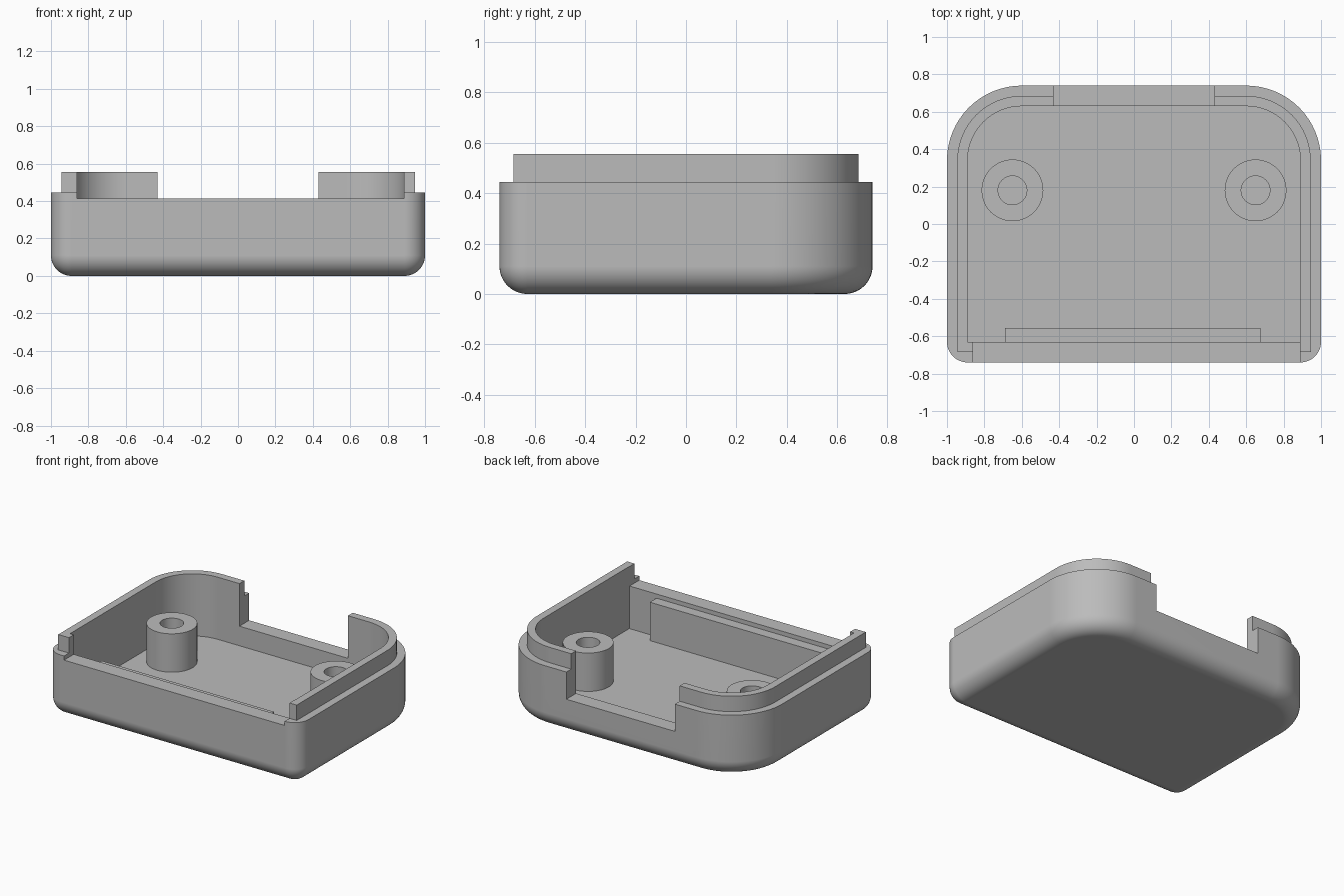
import bpy, bmesh, math

cube = bpy.data.objects.get("Cube")
if cube:
    bpy.data.objects.remove(cube, do_unlink=True)

grey = bpy.data.materials.new("plain_grey")
grey.use_nodes = True
grey.diffuse_color = (0.5, 0.5, 0.5, 1)
grey.node_tree.nodes["Principled BSDF"].inputs["Base Color"].default_value = (0.5, 0.5, 0.5, 1)

HALF_X, HALF_Y = 1.0, 0.74
BACK_R, FRONT_R = 0.40, 0.11
WALL, STEP = 0.11, 0.055          # wall thickness, lip inset
RIM, LIP, POST_TOP = 0.445, 0.555, 0.385


def outline(inset, z, sharp_front=False):
    """Tray outline with large back corners and small front corners."""
    pts = []
    x, y = HALF_X - inset, HALF_Y - inset
    corners = ((1, 1, BACK_R, 0), (-1, 1, BACK_R, 90), (-1, -1, FRONT_R, 180), (1, -1, FRONT_R, 270))
    for sx, sy, r, start in corners:
        r = 0 if sharp_front and sy < 0 else max(r - inset, 0)
        for i in range(17):
            a = math.radians(start + 90 * i / 16)
            pts.append((sx * (x - r) + r * math.cos(a), sy * (y - r) + r * math.sin(a), z))
    return pts


def circle(cx, cy, r, z, n=48):
    return [(cx + r * math.cos(2 * math.pi * i / n), cy + r * math.sin(2 * math.pi * i / n), z)
            for i in range(n)]


def loft(name, rings, closed=False):
    """Skin consecutive rings; cap both ends, or join last to first."""
    bm = bmesh.new()
    loops = [[bm.verts.new(p) for p in ring] for ring in rings]
    pairs = list(zip(loops, loops[1:]))
    if closed:
        pairs.append((loops[-1], loops[0]))
    else:
        bm.faces.new(loops[0][::-1])
        bm.faces.new(loops[-1])
    for a, b in pairs:
        for i in range(len(a)):
            j = (i + 1) % len(a)
            bm.faces.new((a[i], a[j], b[j], b[i]))
    bmesh.ops.remove_doubles(bm, verts=bm.verts, dist=0.0002)
    bmesh.ops.recalc_face_normals(bm, faces=bm.faces)
    mesh = bpy.data.meshes.new(name)
    bm.to_mesh(mesh)
    bm.free()
    mesh.materials.append(grey)
    obj = bpy.data.objects.new(name, mesh)
    bpy.context.collection.objects.link(obj)
    return obj


def box(name, x0, x1, y0, y1, z0, z1):
    return loft(name, [[(x0, y0, z), (x1, y0, z), (x1, y1, z), (x0, y1, z)] for z in (z0, z1)])


def activate(obj):
    bpy.ops.object.select_all(action='DESELECT')
    obj.select_set(True)
    bpy.context.view_layer.objects.active = obj


def cut(obj, cutter):
    activate(obj)
    mod = obj.modifiers.new("cut", 'BOOLEAN')
    mod.operation, mod.solver, mod.object = 'DIFFERENCE', 'EXACT', cutter
    bpy.ops.object.modifier_apply(modifier=mod.name)
    bpy.data.objects.remove(cutter, do_unlink=True)


def smooth(obj):
    activate(obj)
    bpy.ops.object.shade_smooth_by_angle(angle=math.radians(30))
    mod = obj.modifiers.new("weighted_normals", 'WEIGHTED_NORMAL')
    mod.keep_sharp = True


# Tray shell: rounded underside, wall, stepped lip, cavity
rings = []
for i in range(11):
    a = math.radians(9 * i)
    rings.append(outline(WALL * (1 - math.sin(a)), WALL * (1 - math.cos(a))))
rings += [outline(0, RIM), outline(STEP, RIM, True), outline(STEP, LIP, True),
          outline(WALL, LIP, True), outline(WALL, WALL, True)]
shell = loft("tray_shell", rings)

# Openings in the back and front walls
cut(shell, box("back_opening", -0.43, 0.43, 0.55, 0.85, 0.25, 0.7))
cut(shell, box("front_opening", -0.86, 0.888, -0.85, -0.6, 0.415, 0.7))
smooth(shell)

# Hollow screw posts
for side, x in (("left", 0.65), ("right", -0.65)):
    z0 = WALL - 0.02
    post = loft(side + "_screw_post",
                [circle(x, 0.18, 0.165, z0), circle(x, 0.18, 0.165, POST_TOP),
                 circle(x, 0.18, 0.077, POST_TOP), circle(x, 0.18, 0.077, z0)], closed=True)
    smooth(post)

# Ledge along the inside of the front wall
box("front_ledge", -0.69, 0.675, -0.635, -0.555, WALL - 0.01, POST_TOP)
